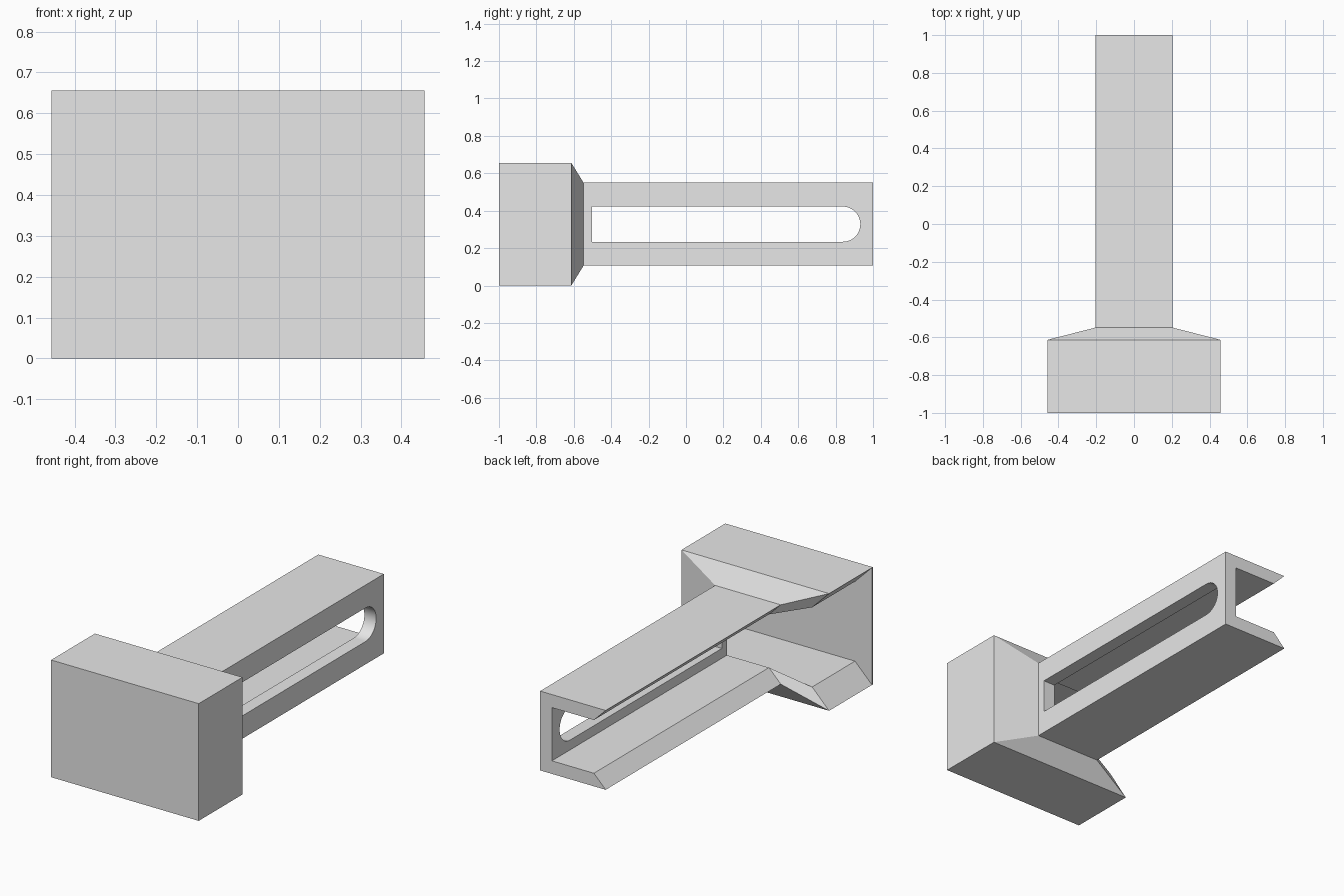
import bpy, bmesh, math

cube = bpy.data.objects.get("Cube")
if cube:
    bpy.data.objects.remove(cube, do_unlink=True)

grey = bpy.data.materials.new("plain_grey")
grey.diffuse_color = (0.8, 0.8, 0.8, 1)
grey.use_nodes = True
grey.node_tree.nodes["Principled BSDF"].inputs["Base Color"].default_value = (0.8, 0.8, 0.8, 1)

MID = 0.328  # height of the centre line


def loft(name, rings):
    """Skin matching closed rings of points and cap both ends."""
    bm = bmesh.new()
    loops = [[bm.verts.new(p) for p in ring] for ring in rings]
    n = len(loops[0])
    for a, b in zip(loops, loops[1:]):
        for i in range(n):
            j = (i + 1) % n
            bm.faces.new((a[i], a[j], b[j], b[i]))
    bm.faces.new(loops[0])
    bm.faces.new(loops[-1])
    bmesh.ops.recalc_face_normals(bm, faces=bm.faces)
    mesh = bpy.data.meshes.new(name)
    bm.to_mesh(mesh)
    bm.free()
    mesh.materials.append(grey)
    obj = bpy.data.objects.new(name, mesh)
    bpy.context.collection.objects.link(obj)
    return obj


def box_ring(y, w, h):
    return [(x, y, MID + z) for x, z in ((-w, -h), (w, -h), (w, h), (-w, h))]


def channel_ring(y, w, h, t):
    """C section open to -x, with bevelled lips."""
    return box_ring(y, w, h) + box_ring(y, w - t, h - t)[::-1]


# Hollow head, tapered neck and long channel arm
body = loft("channel_body", [
    channel_ring(-0.992, 0.457, MID, 0.105),
    channel_ring(-0.613, 0.457, MID, 0.105),
    channel_ring(-0.548, 0.203, 0.222, 0.073),
    channel_ring(1.0, 0.203, 0.222, 0.073),
])

# Thin plate closing the front of the head
loft("front_plate", [box_ring(-1.0, 0.457, MID), box_ring(-0.992, 0.457, MID)])

# Slot through the web, square at the front and round at the back
R, END = 0.094, 0.838
outline = [(-0.503, -R)]
for i in range(25):
    a = math.pi * (i / 24 - 0.5)
    outline.append((END + R * math.cos(a), R * math.sin(a)))
outline.append((-0.503, R))
cutter = loft("slot_cutter", [[(x, y, MID + z) for y, z in outline] for x in (0.08, 0.3)])
cutter.hide_render = True

cut = body.modifiers.new("slot", 'BOOLEAN')
cut.operation = 'DIFFERENCE'
cut.solver = 'EXACT'
cut.object = cutter
bpy.ops.object.select_all(action='DESELECT')
body.select_set(True)
bpy.context.view_layer.objects.active = body
bpy.ops.object.modifier_apply(modifier=cut.name)
bpy.data.objects.remove(cutter, do_unlink=True)
bpy.ops.object.shade_smooth_by_angle(angle=math.radians(25))
